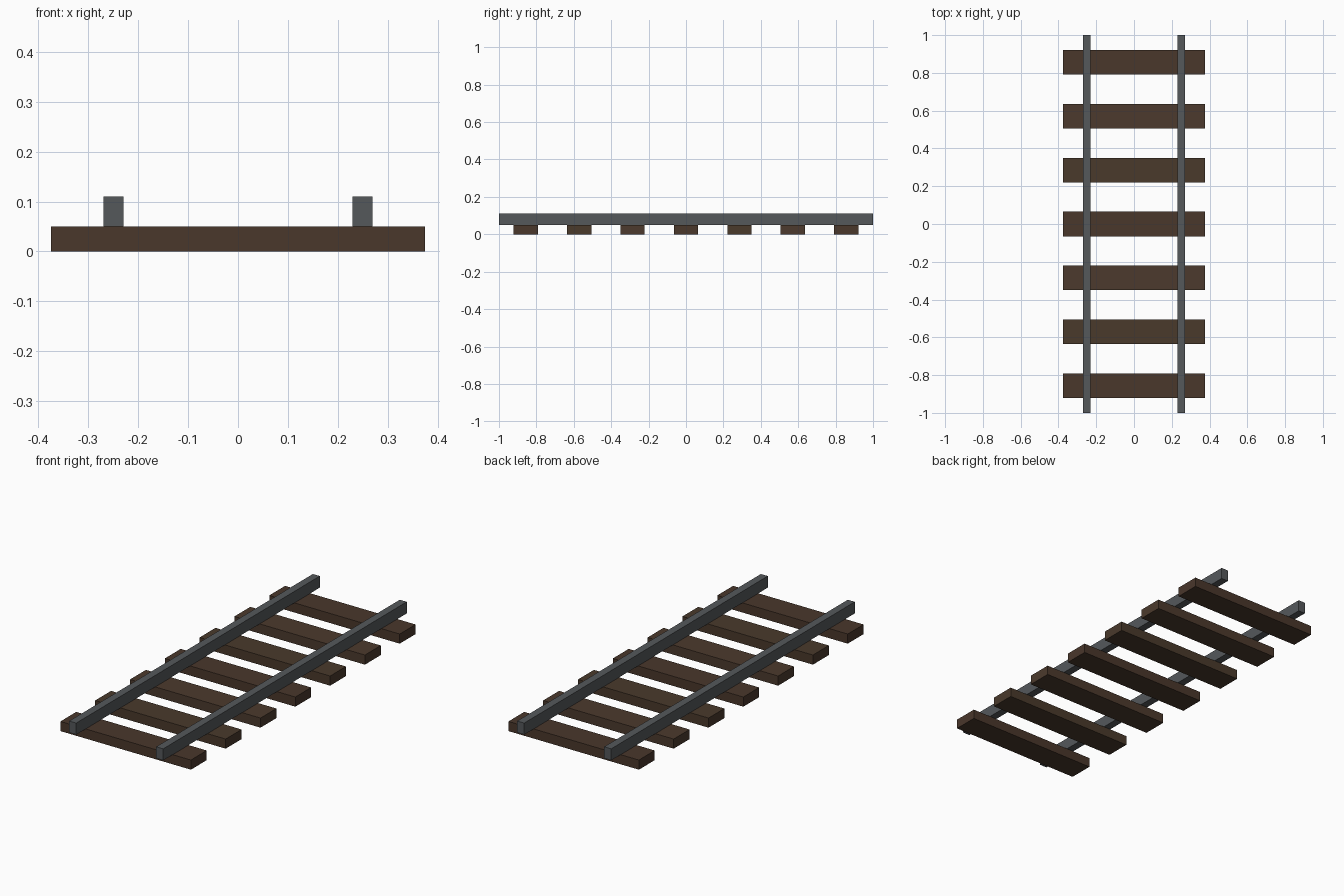
import bpy

if "Cube" in bpy.data.objects:
    bpy.data.objects.remove(bpy.data.objects["Cube"])

RAIL_LENGTH, GAUGE = 2.0, 0.5
SLEEPERS = 7
PITCH = RAIL_LENGTH / SLEEPERS


def material(name, rgb):
    mat = bpy.data.materials.new(name)
    mat.diffuse_color = (*rgb, 1)
    mat.use_nodes = True
    mat.node_tree.nodes["Principled BSDF"].inputs["Base Color"].default_value = mat.diffuse_color
    return mat


def box(name, centre, size, mat):
    bpy.ops.mesh.primitive_cube_add(size=1, location=centre)
    obj = bpy.context.object
    obj.name = name
    obj.scale = size
    bpy.ops.object.transform_apply(location=False, rotation=False, scale=True)
    obj.data.materials.append(mat)
    return obj


steel = material("steel", (0.09, 0.098, 0.105))
woods = [material("wood_brown", (0.067, 0.038, 0.024)),
         material("wood_dark", (0.067, 0.041, 0.024)),
         material("wood_warm", (0.072, 0.042, 0.026))]

# Wooden sleepers, evenly spaced, with slightly varied tones
for i in range(SLEEPERS):
    y = (i - (SLEEPERS - 1) / 2) * PITCH
    box(f"sleeper_{i + 1}", (0, y, 0.025), (0.75, 0.13, 0.05), woods[i % 3])

# Steel rails resting on the sleepers
for side, name in ((-1, "left_rail"), (1, "right_rail")):
    box(name, (side * GAUGE / 2, 0, 0.08), (0.04, RAIL_LENGTH, 0.06), steel)
